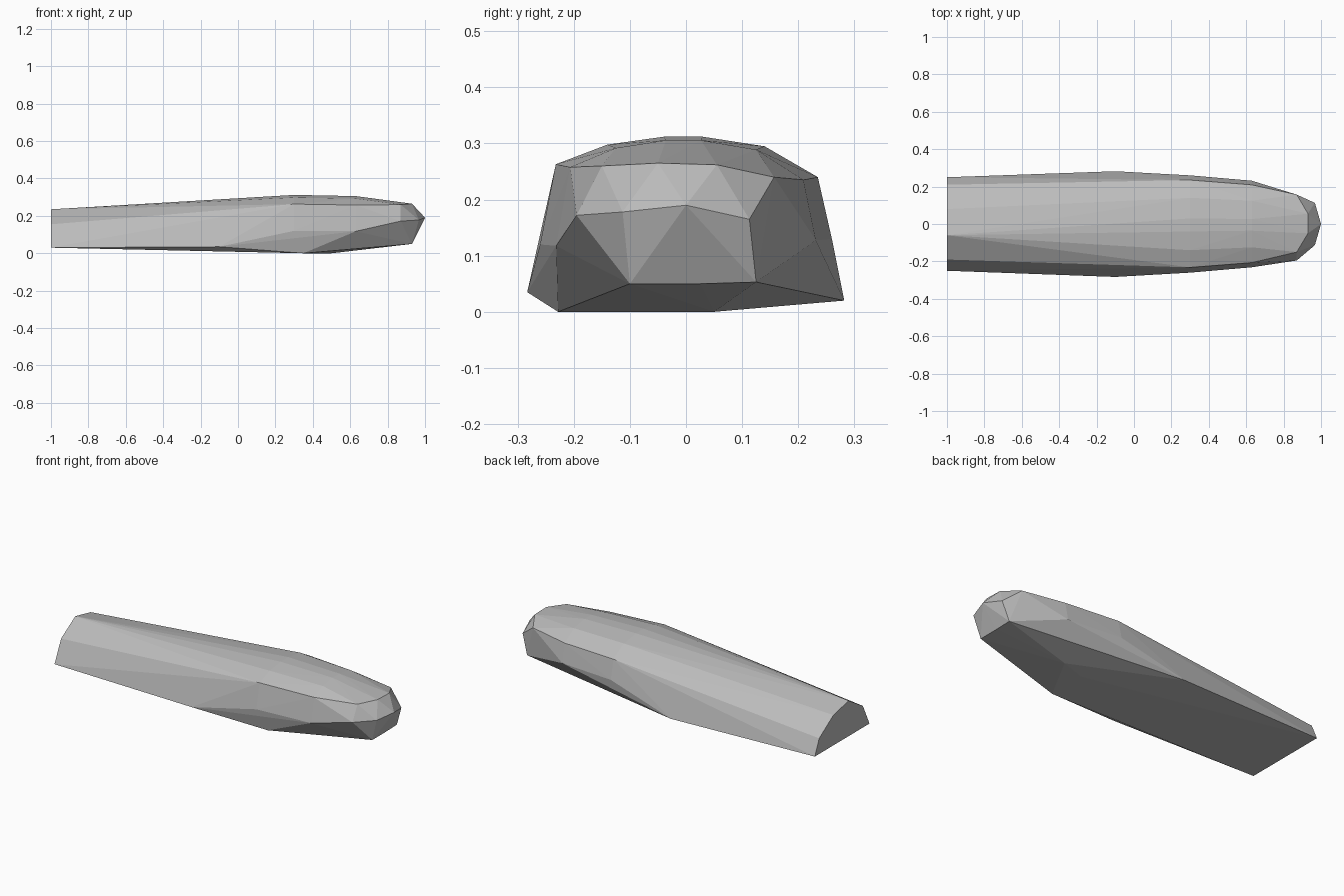
import bpy
import bmesh
from mathutils import Vector

# Remove the default object
default_object = bpy.data.objects.get("Cube")
if default_object:
    bpy.data.objects.remove(default_object, do_unlink=True)


def make_material(name, colour):
    material = bpy.data.materials.new(name)
    material.use_nodes = True
    material.diffuse_color = colour
    shader = next(node for node in material.node_tree.nodes if node.type == "BSDF_PRINCIPLED")
    shader.inputs["Base Color"].default_value = colour
    return material


def section(x, profile, half_width=1.0, height=1.0):
    """Place a flat profile of side and height pairs across the body."""
    return [Vector((x, side * half_width, up * height)) for side, up in profile]


def build_faceted_body(name, points, material):
    """Wrap a tight faceted skin around the section points."""
    mesh = bpy.data.meshes.new(name)
    skin = bmesh.new()
    for point in points:
        skin.verts.new(point)
    result = bmesh.ops.convex_hull(skin, input=skin.verts[:])
    loose = [item for item in result["geom_interior"] + result["geom_unused"]
             if isinstance(item, bmesh.types.BMVert)]
    bmesh.ops.delete(skin, geom=list(set(loose)), context="VERTS")
    bmesh.ops.recalc_face_normals(skin, faces=skin.faces[:])
    for face in skin.faces:
        face.smooth = False
    skin.to_mesh(mesh)
    skin.free()
    mesh.materials.append(material)
    body = bpy.data.objects.new(name, mesh)
    bpy.context.scene.collection.objects.link(body)
    return body


# Cut rear end and the broad shoulder arch
rear_profile = [(-.25, .03), (-.19, .155), (-.06, .235), (.08, .205), (.21, .12), (.25, .03)]
shoulder_arch = [(-.26, .12), (-.232, .263), (-.14, .298), (-.04, .312),
                 (.03, .312), (.14, .295), (.235, .24), (.26, .13)]

# Underside: wide rear corners, then a flat belly rising to the nose
underside = section(-.1, [(-.283, .035), (.282, .02)])
underside += section(.35, [(-.228, 0), (0, 0)])
underside += section(.5, [(.05, 0)])

# Rounded nose, from the chin up to the brow
nose = section(.93, [(-.1, .05), (.025, .05), (.125, .053), (-.05, .265), (.055, .262)])
nose += section(.87, [(-.15, .26), (.157, .24), (-.195, .172)])
nose += section(.967, [(-.113, .178), (.113, .165)])
nose += section(1, [(0, .19)])

points = section(-1, rear_profile) + underside + nose
points += section(.3, shoulder_arch)
points += section(.63, shoulder_arch, half_width=.89, height=.98)

grey = make_material("plain grey", (.5, .5, .5, 1))
build_faceted_body("faceted_body", points, grey)
